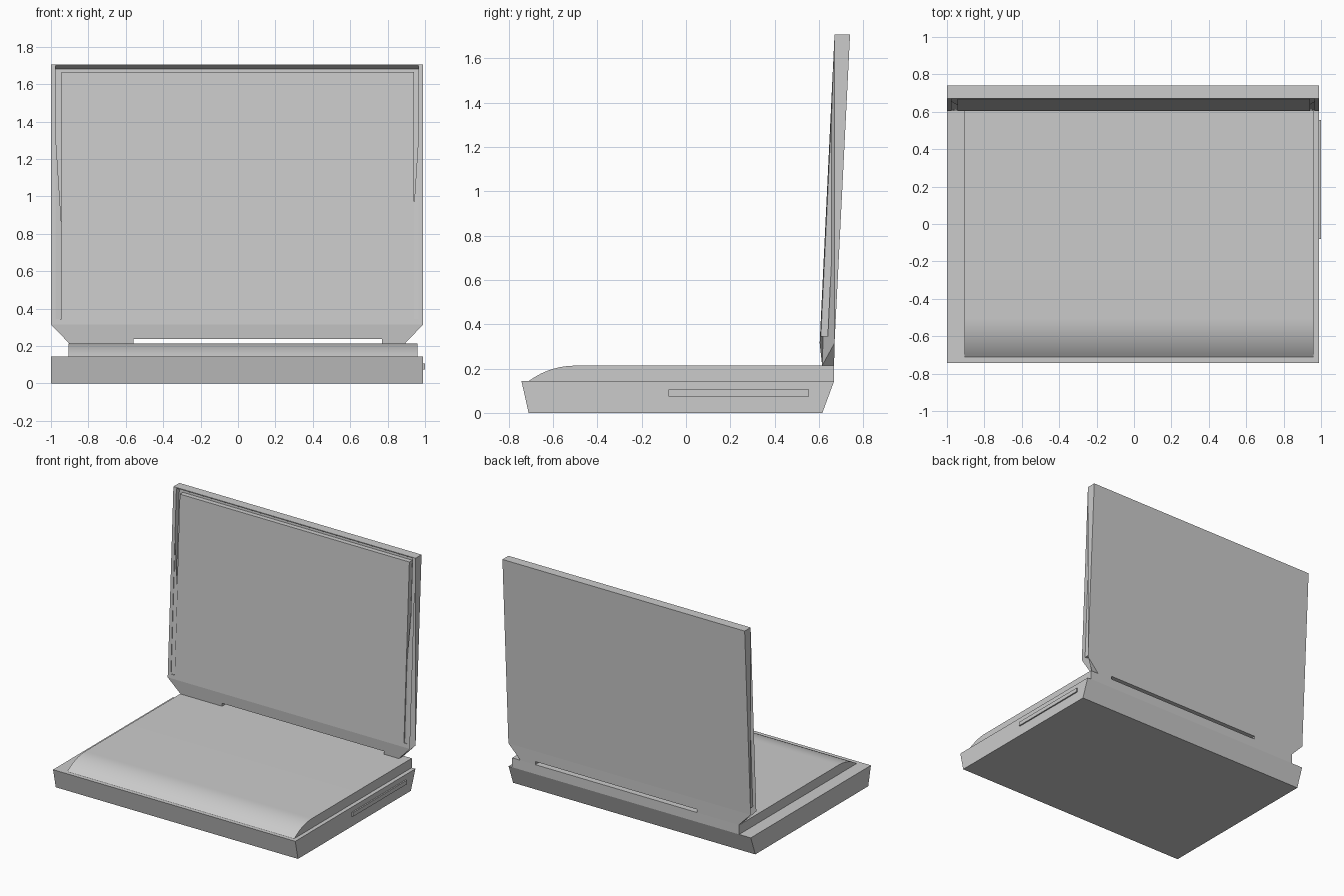
import bpy, bmesh, math

if "Cube" in bpy.data.objects:
    bpy.data.objects.remove(bpy.data.objects["Cube"], do_unlink=True)

grey = bpy.data.materials.new("casing grey")
grey.use_nodes = True
colour = (0.6, 0.6, 0.6, 1)
grey.diffuse_color = colour
grey.node_tree.nodes["Principled BSDF"].inputs["Base Color"].default_value = colour


def prism(name, profile, x0, x1):
    """Extrude a side profile of (y, z) points from x0 to x1."""
    bm = bmesh.new()
    face = bm.faces.new([bm.verts.new((x0, y, z)) for y, z in profile])
    out = bmesh.ops.extrude_face_region(bm, geom=[face])["geom"]
    moved = [v for v in out if isinstance(v, bmesh.types.BMVert)]
    bmesh.ops.translate(bm, verts=moved, vec=(x1 - x0, 0, 0))
    bmesh.ops.recalc_face_normals(bm, faces=bm.faces)
    mesh = bpy.data.meshes.new(name)
    bm.to_mesh(mesh)
    bm.free()
    mesh.materials.append(grey)
    obj = bpy.data.objects.new(name, mesh)
    bpy.context.collection.objects.link(obj)
    return obj


def box(y0, y1, z0, z1):
    return [(y0, z0), (y1, z0), (y1, z1), (y0, z1)]


def activate(obj):
    bpy.ops.object.select_all(action="DESELECT")
    obj.select_set(True)
    bpy.context.view_layer.objects.active = obj


def cut(target, cutter):
    """Subtract the cutter from the target, then discard it."""
    mod = target.modifiers.new("cut", "BOOLEAN")
    mod.operation = "DIFFERENCE"
    mod.solver = "EXACT"
    mod.object = cutter
    activate(target)
    bpy.ops.object.modifier_apply(modifier=mod.name)
    bpy.data.objects.remove(cutter, do_unlink=True)


# Lower casing with sloping front and back
prism("base", [(-0.71, 0), (0.615, 0), (0.668, 0.143), (-0.742, 0.143)], -1, 0.99)

# Raised deck with a rounded front
radius, sweep, steps = 0.35, math.asin(0.6), 10
arc = [(-0.5 - radius * math.sin(sweep * i / steps),
        0.213 - radius * (1 - math.cos(sweep * i / steps))) for i in range(steps + 1)]
deck = prism("deck", [(0.668, 0.143), (0.668, 0.213)] + arc, -0.905, 0.96)
activate(deck)
bpy.ops.object.shade_smooth_by_angle(angle=math.radians(25))

# Thin strip on the side of the base
prism("side_strip", box(-0.08, 0.555, 0.075, 0.105), 0.98, 1.0)

# Lid leaning back, tapering into a hinge neck
lid = prism("lid", [(0.614, 0.213), (0.668, 0.213), (0.67, 0.315),
                    (0.74, 1.706), (0.67, 1.706), (0.603, 0.315)], -1, 0.99)
for v in lid.data.vertices:
    if v.co.z < 0.25:
        v.co.x *= 0.902

# Groove along the sides and top of the screen
groove = prism("groove_cutter", [(0.585, 0.345), (0.64, 0.345),
                                 (0.704, 1.68), (0.65, 1.711)], -0.975, 0.965)
cut(groove, prism("screen_cutter", box(0.5, 0.8, 0.3, 1.665), -0.945, 0.94))
cut(lid, groove)

# Long slot through the bottom of the hinge neck
cut(lid, prism("slot_cutter", box(0.55, 0.75, 0.19, 0.236), -0.56, 0.77))
